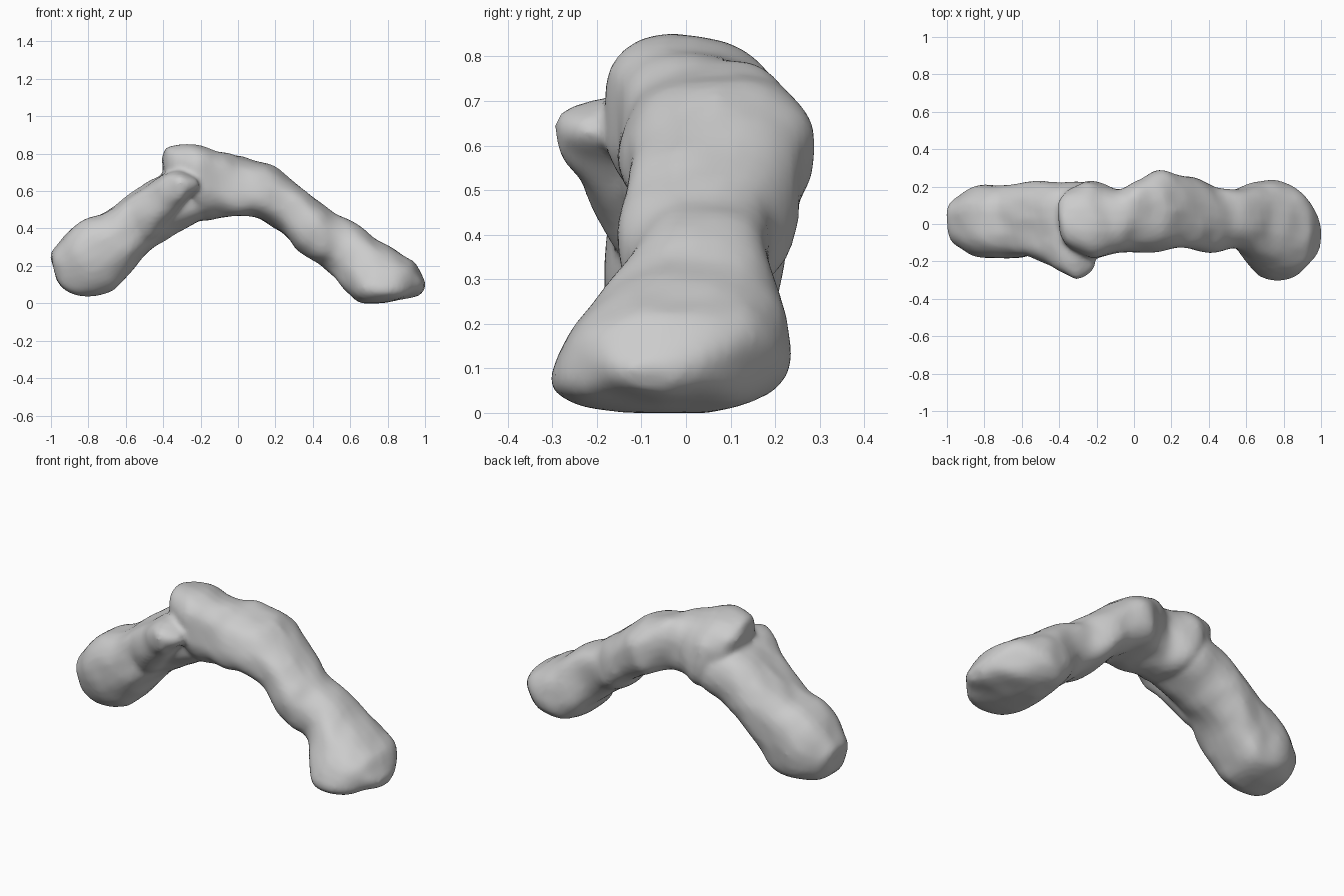
import bpy, bmesh, math
from mathutils import Vector, noise

if "Cube" in bpy.data.objects:
    bpy.data.objects.remove(bpy.data.objects["Cube"])

SIDES = 28
STEPS = 4


def catmull(a, b, c, d, t):
    return [0.5 * (2 * q + (r - p) * t + (2 * p - 5 * q + 4 * r - s) * t * t
                   + (3 * q - p - 3 * r + s) * t ** 3) for p, q, r, s in zip(a, b, c, d)]


def rock_loft(name, sections, amp=0.014):
    """Loft through rounded sections: top x, top z, bottom x, bottom z, y min, y max,
    then optionally lean (front side shifts in y with height) and roll (back side lifts)."""
    sections = [tuple(s) + (0,) * (8 - len(s)) for s in sections]
    dense, n = [], len(sections)
    for i in range(n - 1):
        quad = [sections[min(max(k, 0), n - 1)] for k in (i - 1, i, i + 1, i + 2)]
        dense += [catmull(*quad, s / STEPS) for s in range(STEPS)]
    dense.append(sections[-1])
    bm = bmesh.new()
    rings = []
    for tx, tz, bx, bz, y0, y1, lean, roll in dense:
        ring = []
        for k in range(SIDES):
            a = 2 * math.pi * k / SIDES
            c, s = [math.copysign(abs(v) ** 0.78, v) for v in (math.cos(a), math.sin(a))]
            p = Vector(((tx + bx) / 2 + (tx - bx) / 2 * s,
                        (y0 + y1) / 2 + (y1 - y0) / 2 * c + lean * s * max(-c, 0),
                        (tz + bz) / 2 + (tz - bz) / 2 * s + roll * c))
            # lumpy weathering
            p += amp * noise.noise_vector(p * 6) + amp * noise.noise_vector(p * 11) * 0.5
            p.z = max(p.z, 0)
            ring.append(bm.verts.new(p))
        rings.append(ring)
    for r, q in zip(rings, rings[1:]):
        for k in range(SIDES):
            j = (k + 1) % SIDES
            bm.faces.new((r[k], r[j], q[j], q[k]))
    # rounded-off ends
    for ring in (rings[0], rings[-1]):
        mid = bm.verts.new(sum((v.co for v in ring), Vector()) / SIDES)
        for k in range(SIDES):
            bm.faces.new((ring[k], ring[(k + 1) % SIDES], mid))
    bmesh.ops.recalc_face_normals(bm, faces=bm.faces)
    me = bpy.data.meshes.new(name)
    bm.to_mesh(me)
    bm.free()
    ob = bpy.data.objects.new(name, me)
    bpy.context.collection.objects.link(ob)
    return ob


# Main span, from its blunt left end over the crown and down to the right foot
span = rock_loft("rock_arch", [
    (-.40, .77, -.395, .70, -.05, .12),
    (-.37, .825, -.35, .60, -.11, .18, 0, -.025),
    (-.24, .845, -.22, .45, -.18, .235, 0, -.035),
    (-.10, .81, -.09, .457, -.155, .19, 0, -.01),
    (.02, .785, .00, .47, -.15, .225, .02, .025),
    (.16, .74, .10, .45, -.15, .29, .02, .0),
    (.28, .665, .22, .385, -.125, .26),
    (.40, .565, .31, .29, -.155, .24),
    (.50, .49, .40, .235, -.15, .195),
    (.61, .44, .49, .165, -.125, .185),
    (.74, .34, .57, .07, -.215, .225, .04),
    (.85, .28, .66, .005, -.28, .24, .07),
    (.94, .225, .80, .00, -.27, .18, .07),
    (.985, .155, .93, .03, -.19, .07),
    (1.007, .11, .985, .06, -.13, -.02)])

# Left leg, running up beneath the span
leg = rock_loft("left_leg", [
    (-1.003, .26, -.965, .12, -.06, .09),
    (-.985, .30, -.915, .06, -.11, .14),
    (-.92, .375, -.80, .035, -.16, .195),
    (-.82, .455, -.67, .065, -.18, .205),
    (-.70, .495, -.57, .17, -.19, .215),
    (-.58, .58, -.46, .30, -.17, .23, -.03),
    (-.46, .67, -.33, .37, -.16, .22, -.04),
    (-.33, .70, -.20, .44, -.14, .22),
    (-.22, .70, -.10, .50, -.10, .18)])

# Front lobe: the leg's upper side bulging out where it meets the span
lobe = rock_loft("front_lobe", [
    (-.75, .45, -.62, .26, -.13, .10),
    (-.58, .57, -.46, .33, -.19, .14),
    (-.44, .675, -.36, .44, -.245, .14),
    (-.33, .70, -.29, .53, -.29, .08),
    (-.26, .69, -.24, .59, -.27, .0),
    (-.21, .67, -.20, .63, -.23, -.10)])

# Fuse the three masses into one weathered skin
bpy.ops.object.select_all(action='DESELECT')
for ob in (span, leg, lobe):
    ob.select_set(True)
bpy.context.view_layer.objects.active = span
bpy.ops.object.join()
fuse = span.modifiers.new("fuse", 'REMESH')
fuse.mode = 'VOXEL'
fuse.voxel_size = 0.014
soften = span.modifiers.new("soften", 'SMOOTH')
soften.factor = 0.5
soften.iterations = 5
for m in (fuse.name, soften.name):
    bpy.ops.object.modifier_apply(modifier=m)
bpy.ops.object.shade_smooth()
